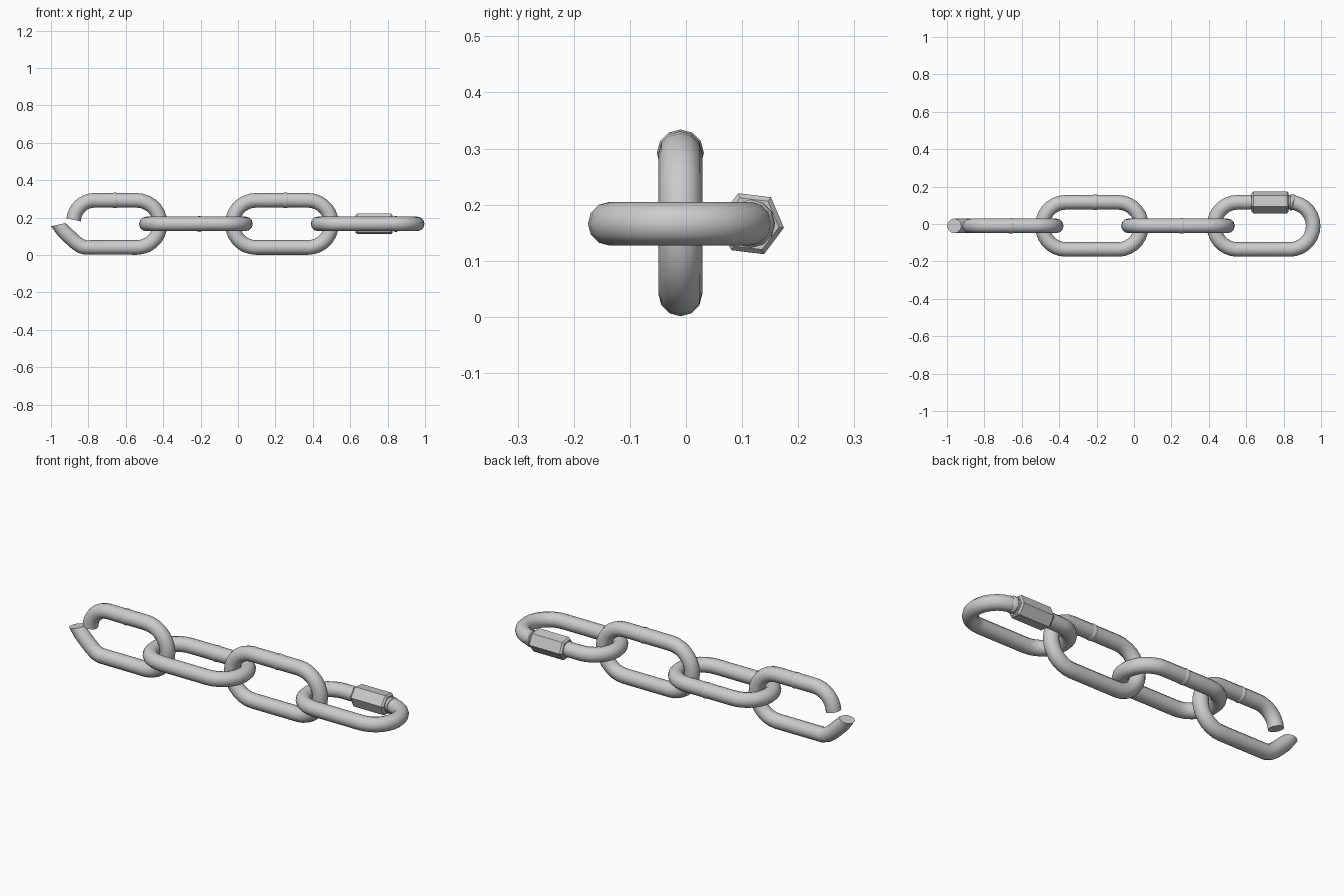
import bpy, bmesh, math
from mathutils import Vector

if "Cube" in bpy.data.objects:
    bpy.data.objects.remove(bpy.data.objects["Cube"])

YC, ZC = -0.01, 0.166      # chain axis
R, BEND, HALF = 0.039, 0.126, 0.139   # rod radius, bend radius, half straight


def place(u, v, w, flat):
    return (u, v + YC, w + ZC) if flat else (u, w + YC, v + ZC)


def tube(name, pts, radii, flat, closed=False, sides=12, phase=0.0, ends=None, smooth=True):
    """Sweep a round section along a planar path (u along x, v across the link)."""
    P = [Vector(p) for p in pts]
    n = len(P)
    if not isinstance(radii, (list, tuple)):
        radii = [radii] * n
    bm = bmesh.new()
    rings = []
    for i, p in enumerate(P):
        t = Vector((0, 0))
        if closed or i > 0:
            t += (p - P[i - 1]).normalized()
        if closed or i < n - 1:
            t += (P[(i + 1) % n] - p).normalized()
        if ends and i in (0, n - 1):
            t = Vector(ends[0 if i == 0 else 1])
        t.normalize()
        nor = Vector((-t.y, t.x))
        ring = []
        for k in range(sides):
            a = phase + 2 * math.pi * k / sides
            q = p + nor * radii[i] * math.cos(a)
            ring.append(bm.verts.new(place(q.x, q.y, radii[i] * math.sin(a), flat)))
        rings.append(ring)
    for i in range(n if closed else n - 1):
        a, b = rings[i], rings[(i + 1) % n]
        for k in range(sides):
            j = (k + 1) % sides
            bm.faces.new((a[k], a[j], b[j], b[k]))
    if not closed:
        bm.faces.new(rings[0])
        bm.faces.new(rings[-1])
    bmesh.ops.recalc_face_normals(bm, faces=bm.faces)
    me = bpy.data.meshes.new(name)
    bm.to_mesh(me)
    bm.free()
    ob = bpy.data.objects.new(name, me)
    bpy.context.collection.objects.link(ob)
    if smooth:
        bpy.ops.object.select_all(action='DESELECT')
        ob.select_set(True)
        bpy.context.view_layer.objects.active = ob
        bpy.ops.object.shade_smooth_by_angle(angle=math.radians(40))
    return ob


def arc(cx, cy, r, a0, a1, n):
    return [(cx + r * math.cos(math.radians(a0 + (a1 - a0) * i / n)),
             cy + r * math.sin(math.radians(a0 + (a1 - a0) * i / n))) for i in range(n + 1)]


def weld(name, x, flat):
    pts = [(x + d, BEND) for d in (-0.016, -0.009, 0, 0.009, 0.016)]
    tube(name, pts, [0.036, 0.0405, 0.042, 0.0405, 0.036], flat)


# closed links
for name, x, flat in (("link_flat", -0.225, True), ("link_upright", 0.235, False),
                      ("link_connector", 0.693, True)):
    path = arc(x + HALF, 0, BEND, 90, -90, 14) + arc(x - HALF, 0, BEND, -90, -270, 14)
    tube(name, path, R, flat, closed=True)

# weld seams on one side of each plain link
for name, x, flat in (("weld_open", -0.657, False), ("weld_flat", -0.207, True),
                      ("weld_upright", 0.254, False)):
    weld(name, x, flat)

# broken end link, pried open
xo = -0.681
path = (arc(-0.767, 0.014, 0.112, 176, 90, 8)
        + arc(xo + HALF, 0, BEND, 90, -90, 14)
        + [(-0.815, -BEND), (-0.842, -0.118), (-0.872, -0.096), (-0.902, -0.068),
           (-0.935, -0.036), (-0.961, -0.004)])
tube("link_open", path, R, False, ends=((0.22, 1), (-0.22, 1)))

# hexagonal sleeve nut with chamfered ends, and the collar beside it
ph = math.radians(-7)
tube("sleeve_nut", [(0.628, BEND), (0.638, BEND), (0.818, BEND), (0.827, BEND)],
     [0.050, 0.059, 0.059, 0.050], True, sides=6, phase=ph, smooth=False)
tube("collar", [(0.834, BEND), (0.837, BEND), (0.849, BEND - 0.001), (0.853, BEND - 0.002)],
     [0.039, 0.043, 0.043, 0.039], True)
